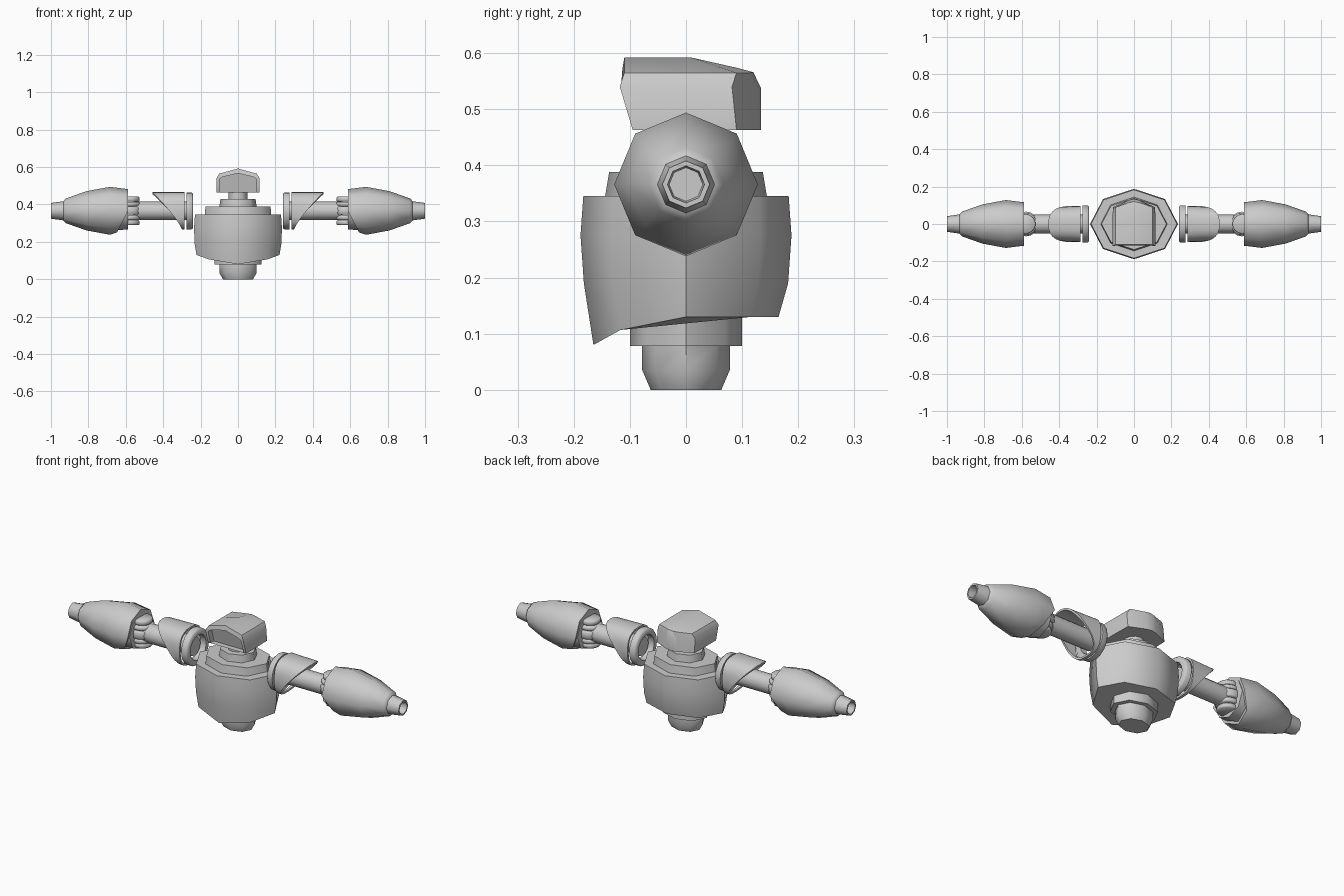
import bpy, bmesh, math

if "Cube" in bpy.data.objects:
    bpy.data.objects.remove(bpy.data.objects["Cube"])

grey = bpy.data.materials.new("light_grey")
grey.diffuse_color = (0.6, 0.6, 0.6, 1)
grey.use_nodes = True
grey.node_tree.nodes["Principled BSDF"].inputs["Base Color"].default_value = grey.diffuse_color
ARM_Z = 0.366


def finish(name, bm, mirror=False, angle=50):
    bmesh.ops.recalc_face_normals(bm, faces=bm.faces)
    me = bpy.data.meshes.new(name)
    bm.to_mesh(me)
    bm.free()
    me.materials.append(grey)
    ob = bpy.data.objects.new(name, me)
    bpy.context.collection.objects.link(ob)
    bpy.ops.object.select_all(action='DESELECT')
    ob.select_set(True)
    bpy.context.view_layer.objects.active = ob
    bpy.ops.object.shade_smooth_by_angle(angle=math.radians(angle))
    if mirror:
        ob.modifiers.new("mirror", 'MIRROR')
    return ob


def loft(name, rings, caps=True, loop=False, **kw):
    """Skin a list of point rings; optionally cap the ends or join last to first."""
    bm = bmesh.new()
    vs = [[bm.verts.new(p) for p in r] for r in rings]
    n = len(rings[0])
    pairs = list(zip(vs, vs[1:])) + ([(vs[-1], vs[0])] if loop else [])
    for a, b in pairs:
        for i in range(n):
            j = (i + 1) % n
            bm.faces.new((a[i], a[j], b[j], b[i]))
    if caps and not loop:
        bm.faces.new(vs[0])
        bm.faces.new(vs[-1])
    return finish(name, bm, **kw)


def circle(n):
    return [(math.cos(2 * math.pi * i / n), math.sin(2 * math.pi * i / n)) for i in range(n)]


def upright(name, profile, n=8, cx=0, **kw):
    """Stack of elliptical rings (z, rx, ry)."""
    return loft(name, [[(cx + rx * c, ry * s, z) for c, s in circle(n)]
                       for z, rx, ry in profile], **kw)


def along_x(name, profile, n=8, **kw):
    """Rings (x, r) around the arm axis, mirrored to both arms."""
    return loft(name, [[(x, r * c, ARM_Z + r * s) for c, s in circle(n)]
                       for x, r in profile], mirror=True, **kw)


# Torso: eight-sided barrel whose lower rim dips at the front
torso = [[(rx * c, ry * s, z) for c, s in circle(8)]
         for z, rx, ry in [(0.345, 0.23, 0.183), (0.275, 0.235, 0.188), (0.19, 0.232, 0.182)]]
torso.append([(0.222 * c, 0.165 * s, 0.13 - 0.05 * max(0, -s) ** 2.2) for c, s in circle(8)])
loft("torso", torso)

# Collar, neck and waist stack
upright("collar", [(0.34, 0.178, 0.145), (0.388, 0.174, 0.137)])
upright("neck_base", [(0.385, 0.1, 0.09), (0.428, 0.094, 0.085)])
upright("neck", [(0.425, 0.05, 0.05), (0.475, 0.05, 0.05)], n=12)
upright("waist", [(0.078, 0.125, 0.1), (0.2, 0.125, 0.1)])
upright("pelvis", [(0, 0.08, 0.063), (0.035, 0.1, 0.078), (0.079, 0.1, 0.078)])


# Helmet: arch sections from front to back, with a recessed face
def arch(y, ridge, w, low, lean=0.0):
    return [(-w, y + lean, 0.463), (-w, y - 0.008, low), (-w * 0.87, y, min(ridge, 0.565)),
            (0, y, ridge), (w * 0.87, y, min(ridge, 0.565)), (w, y - 0.008, low),
            (w, y + lean, 0.463)]


def face_opening(y):
    return [(-0.1, y + 0.015, 0.463), (-0.1, y - 0.006, 0.535), (-0.085, y - 0.005, 0.546),
            (0, y - 0.004, 0.567), (0.085, y - 0.005, 0.546), (0.1, y - 0.006, 0.535),
            (0.1, y + 0.015, 0.463)]


loft("helmet", [face_opening(-0.08), face_opening(-0.11), arch(-0.11, 0.592, 0.115, 0.54, 0.015),
                arch(0.01, 0.592, 0.115, 0.54), arch(0.09, 0.574, 0.113, 0.54),
                [(-0.03, 0.127, 0.463), (-0.03, 0.127, 0.537), (-0.028, 0.114, 0.565),
                 (0, 0.12, 0.566), (0.028, 0.114, 0.565), (0.03, 0.127, 0.537),
                 (0.03, 0.127, 0.463)]], angle=35)
# Pointed back of the helmet
loft("helmet_back", [[(-0.03, 0.127, z), (0, 0.134, z), (0.03, 0.127, z)]
                     for z in (0.463, 0.537)]
     + [[(-0.028, 0.114, 0.565), (0, 0.12, 0.566), (0.028, 0.114, 0.565)]])

# Shoulder ring around the arm socket
along_x("shoulder_ring", [(0.24, 0.068), (0.24, 0.092), (0.248, 0.099), (0.275, 0.099),
                          (0.275, 0.068)], n=16, loop=True)


# Shoulder guard: open sleeve cut on a slant, long above and short below
def sleeve(scale, end):
    pts = []
    for c, s in circle(24):
        y = math.copysign(abs(c) ** 0.75, c) * 0.097 * scale
        z = math.copysign(abs(s) ** 0.75, s) * 0.1 * scale
        t = (z / scale + 0.1) / 0.2
        x = 0.286 + end * (0.014 + 0.158 * max(t, 0) ** 1.25)
        pts.append((x, y * (1 - 0.2 * end * max(0, t - 0.4)), ARM_Z + z))
    return pts


loft("shoulder_guard", [sleeve(1, 0), sleeve(1, 0.45), sleeve(1, 1), sleeve(0.9, 1),
                        sleeve(0.9, 0)], loop=True, mirror=True)

# Upper arm and stacked elbow discs
along_x("upper_arm", [(0.262, 0.05), (0.56, 0.05)], n=12)
for label, z0, z1, r in [("top", 0.415, 0.442, 0.052), ("upper", 0.39, 0.413, 0.06),
                         ("middle", 0.345, 0.388, 0.066), ("lower", 0.318, 0.343, 0.06),
                         ("bottom", 0.29, 0.316, 0.052)]:
    upright("elbow_disc_" + label, [(z0, r - 0.006, r - 0.006), (z0 + 0.006, r, r),
                                    (z1 - 0.006, r, r), (z1, r - 0.006, r - 0.006)],
            n=16, cx=0.578, mirror=True)

# Forearm cuff and shell; the rear rim of the shell slants back underneath
along_x("forearm_cuff", [(0.587, 0.1), (0.7, 0.105)])
shell = [[(x + back * max(0, -s), r * c, ARM_Z + r * s) for c, s in circle(8)]
         for x, r, back in [(0.587, 0.106, 0.06), (0.587, 0.116, 0.06), (0.685, 0.128, 0),
                            (0.81, 0.105, 0), (0.92, 0.066, 0), (0.935, 0.05, 0)]]
loft("forearm_shell", shell, mirror=True)

# Hollow muzzle at the end of the forearm
along_x("muzzle", [(0.92, 0.053), (1.0, 0.042), (1.0, 0.033), (0.945, 0.03)])
